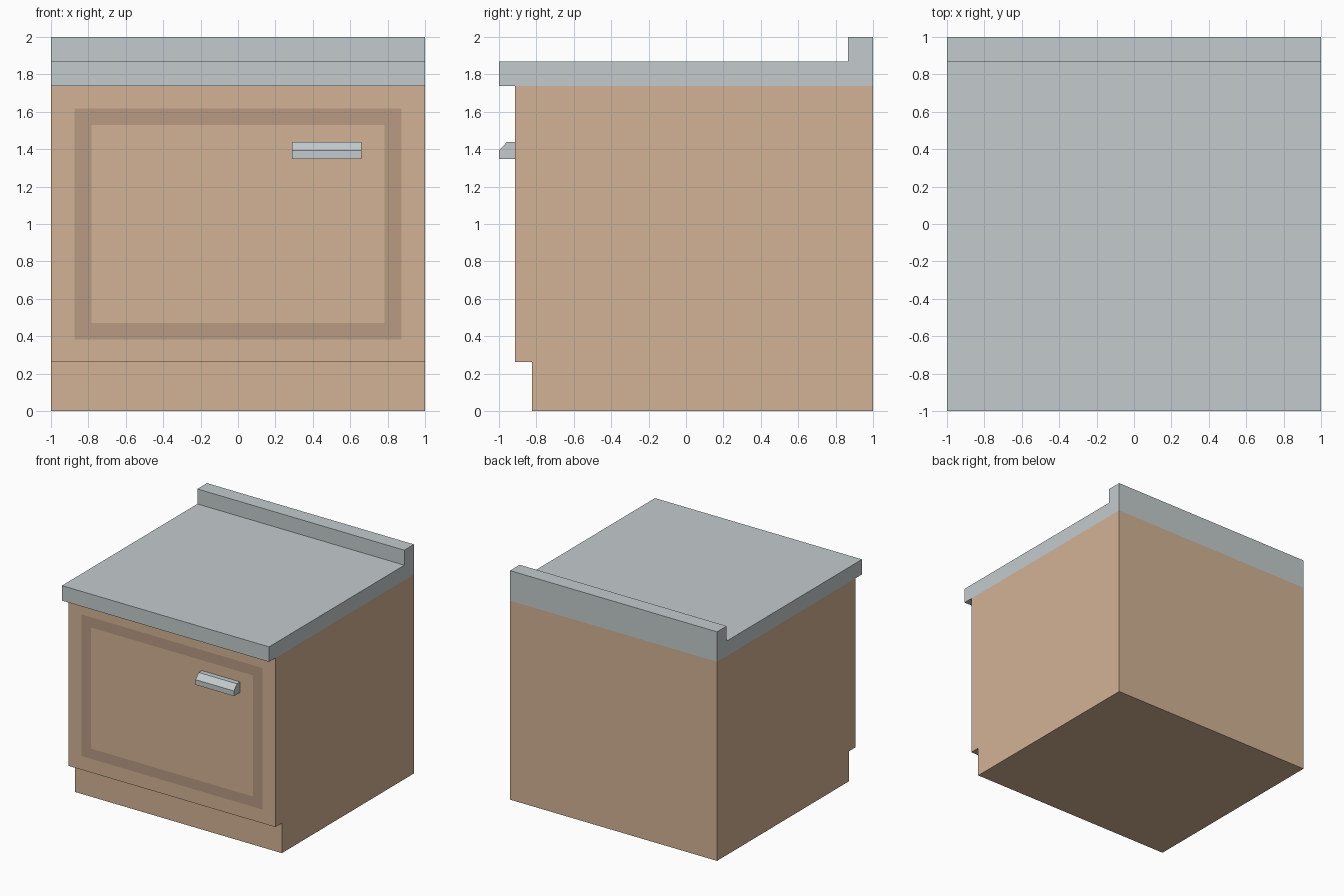
import bpy, bmesh

if "Cube" in bpy.data.objects:
    bpy.data.objects.remove(bpy.data.objects["Cube"])


def material(name, rgb):
    m = bpy.data.materials.new(name)
    m.diffuse_color = (*rgb, 1)
    m.use_nodes = True
    m.node_tree.nodes["Principled BSDF"].inputs["Base Color"].default_value = m.diffuse_color
    return m


WOOD = material("wood", (0.65, 0.45, 0.30))
DARK_WOOD = material("dark_wood", (0.485, 0.328, 0.231))
METAL = material("metal", (0.55, 0.60, 0.61))


def extrude_profile(name, profile, x0, x1, mats, edit=None):
    """Extrude a (y, z) side profile along x into a closed solid."""
    bm = bmesh.new()
    face = bm.faces.new([bm.verts.new((x0, y, z)) for y, z in profile])
    moved = bmesh.ops.extrude_face_region(bm, geom=[face], use_keep_orig=True)["geom"]
    verts = [v for v in moved if isinstance(v, bmesh.types.BMVert)]
    bmesh.ops.translate(bm, verts=verts, vec=(x1 - x0, 0, 0))
    bmesh.ops.recalc_face_normals(bm, faces=bm.faces)
    if edit:
        edit(bm)
    mesh = bpy.data.meshes.new(name)
    bm.to_mesh(mesh)
    bm.free()
    for m in mats:
        mesh.materials.append(m)
    obj = bpy.data.objects.new(name, mesh)
    bpy.context.collection.objects.link(obj)
    return obj


FRONT, TOE, BASE, TOP = -0.913, -0.823, 0.262, 1.738


def door_frame(bm):
    """Inset a flush dark border into the cabinet front."""
    front = min(bm.faces, key=lambda f: f.calc_center_median().y)
    for half_x, half_z, index in ((0.874, 0.618, 0), (0.783, 0.529, 1)):
        ring = bmesh.ops.inset_region(bm, faces=[front], thickness=0.08)["faces"]
        for f in ring:
            f.material_index = index
        for v in front.verts:
            v.co.x = half_x if v.co.x > 0 else -half_x
            v.co.z = 1 + (half_z if v.co.z > 1 else -half_z)


# Cabinet body with recessed toe kick and inlaid door border
extrude_profile("cabinet_body",
                [(TOE, 0), (1, 0), (1, TOP), (FRONT, TOP), (FRONT, BASE), (TOE, BASE)],
                -1, 1, [WOOD, DARK_WOOD], door_frame)

# Countertop with raised backsplash
extrude_profile("countertop",
                [(-1, TOP), (1, TOP), (1, 2), (0.867, 2), (0.867, 1.869), (-1, 1.869)],
                -1, 1, [METAL])

# Chamfered door handle
extrude_profile("door_handle",
                [(FRONT, 1.348), (-1, 1.348), (-1, 1.393), (-0.957, 1.439), (FRONT, 1.439)],
                0.29, 0.66, [METAL])
